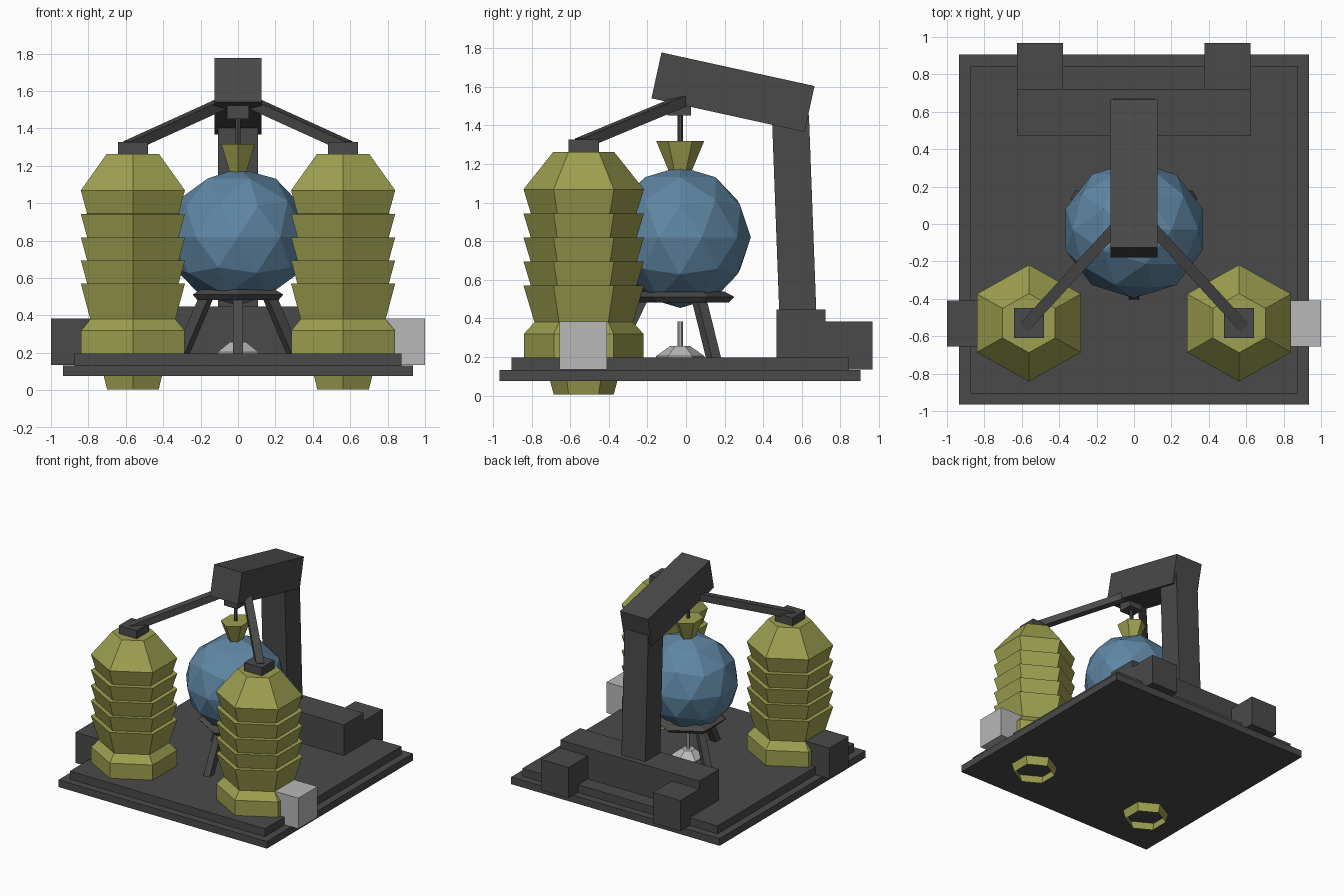
import bpy, bmesh, math
from mathutils import Vector, Matrix

cube = bpy.data.objects.get("Cube")
if cube:
    bpy.data.objects.remove(cube, do_unlink=True)


def material(name, rgb):
    m = bpy.data.materials.new(name)
    m.use_nodes = True
    m.diffuse_color = (*rgb, 1)
    m.node_tree.nodes["Principled BSDF"].inputs["Base Color"].default_value = (*rgb, 1)
    return m


DARK = material("dark grey", (0.068, 0.068, 0.068))
LIGHT = material("light grey", (0.48, 0.48, 0.48))
OLIVE = material("olive", (0.34, 0.35, 0.08))
BLUE = material("steel blue", (0.115, 0.24, 0.37))


def finish(name, bm, mat):
    mesh = bpy.data.meshes.new(name)
    bm.to_mesh(mesh)
    bm.free()
    mesh.materials.append(mat)
    ob = bpy.data.objects.new(name, mesh)
    bpy.context.collection.objects.link(ob)
    return ob


def box(name, mat, x, y, z):
    """Box from three (low, high) ranges."""
    bm = bmesh.new()
    size = [r[1] - r[0] for r in (x, y, z)]
    mid = [(r[1] + r[0]) / 2 for r in (x, y, z)]
    bmesh.ops.create_cube(bm, size=1, matrix=Matrix.Translation(mid) @ Matrix.Diagonal((*size, 1)))
    return finish(name, bm, mat)


def beam(name, mat, a, b, w, h):
    """Rectangular bar from point a to point b."""
    a, b = Vector(a), Vector(b)
    d = b - a
    rot = d.to_track_quat('Z', 'Y').to_matrix().to_4x4()
    bm = bmesh.new()
    bmesh.ops.create_cube(bm, size=1, matrix=Matrix.Translation((a + b) / 2) @ rot
                          @ Matrix.Diagonal((w, h, d.length, 1)))
    return finish(name, bm, mat)


def lathe(name, mat, profile, x, y, sx=1.0, sides=6, top=True, bottom=True, loop=False):
    """Faceted turning of (radius, z) points, with corners towards front and back."""
    bm = bmesh.new()
    rings = []
    for r, z in profile:
        angles = [math.pi / 2 + i * math.tau / sides for i in range(sides)]
        rings.append([bm.verts.new((x + r * sx * math.cos(t), y + r * math.sin(t), z)) for t in angles])
    pairs = list(zip(rings, rings[1:]))
    if loop:
        pairs.append((rings[-1], rings[0]))
    for lo, hi in pairs:
        for i in range(sides):
            j = (i + 1) % sides
            bm.faces.new((lo[i], lo[j], hi[j], hi[i]))
    if top and not loop:
        bm.faces.new(rings[-1])
    if bottom and not loop:
        bm.faces.new(rings[0][::-1])
    return finish(name, bm, mat)


CY = -0.03  # centre line of the hanging ball

# Stepped base
box("base_lower_plate", DARK, (-0.935, 0.935), (-0.965, 0.905), (0.075, 0.133))
box("base_upper_plate", DARK, (-0.875, 0.875), (-0.905, 0.845), (0.133, 0.197))

# Rear plinth and blocks
box("rear_plinth", DARK, (-0.625, 0.622), (0.47, 0.722), (0.19, 0.447))
for side, x in (("right", -0.626), ("left", 0.376)):
    box(f"rear_block_{side}", DARK, (x, x + 0.247), (0.72, 0.967), (0.135, 0.383))

# Ribbed canisters with caps, side blocks and connecting bars
profile = [(0.155, 0.005), (0.174, 0.075), (0.31, 0.19), (0.31, 0.32), (0.255, 0.38), (0.312, 0.57)]
for z in (0.57, 0.693, 0.818, 0.944):
    profile += [(0.274, z), (0.312, z + 0.125)]
profile.append((0.158, 1.262))
for side, s, mat in (("right", -1, DARK), ("left", 1, LIGHT)):
    cx = 0.562 * s
    lathe(f"canister_{side}", OLIVE, profile, cx, -0.53, 1.03, bottom=False)
    box(f"canister_cap_{side}", DARK, (cx - 0.08, cx + 0.08), (-0.61, -0.45), (1.25, 1.328))
    xs = sorted((0.755 * s, 1.0 * s))
    box(f"side_block_{side}", mat, xs, (-0.655, -0.408), (0.135, 0.383))
    beam(f"connecting_bar_{side}", DARK, (0.09 * s, -0.01, 1.53), (0.585 * s, -0.55, 1.305), 0.06, 0.055)

# Leaning post and sloping arm
beam("post", DARK, (0, 0.584, 0.3), (0, 0.541, 1.45), 0.214, 0.192)
beam("arm", DARK, (0, -0.153, 1.659), (0, 0.64, 1.485), 0.25, 0.243)

# Hanger, rod and collar
box("hanger_block", DARK, (-0.06, 0.06), (-0.095, 0.025), (1.45, 1.53))
lathe("hanger_rod", DARK, [(0.014, 1.28), (0.014, 1.46)], 0, CY)
lathe("collar", OLIVE, [(0.058, 1.16), (0.124, 1.318)], 0, CY, 0.84)

# Faceted ball
bm = bmesh.new()
bmesh.ops.create_icosphere(bm, subdivisions=2, radius=0.366,
                           matrix=Matrix.Translation((0, CY, 0.82)) @ Matrix.Diagonal((1.05, 1, 1, 1)))
finish("ball", bm, BLUE)

# Ball stand
lathe("stand_ring", DARK, [(0.19, 0.50), (0.25, 0.482), (0.28, 0.512), (0.225, 0.54)], 0, CY, loop=True)
for i, deg in enumerate((30, 150, 270)):
    c, s = math.cos(math.radians(deg)), math.sin(math.radians(deg))
    beam(f"stand_leg_{i + 1}", DARK, (0.195 * c, CY + 0.195 * s, 0.50),
         (0.35 * c, CY + 0.35 * s, 0.185), 0.055, 0.055)

# Small dish and pin under the ball
lathe("dish", LIGHT, [(0.125, 0.19), (0.125, 0.205), (0.05, 0.258)], 0, CY)
lathe("dish_pin", LIGHT, [(0.014, 0.25), (0.014, 0.385)], 0, CY)
